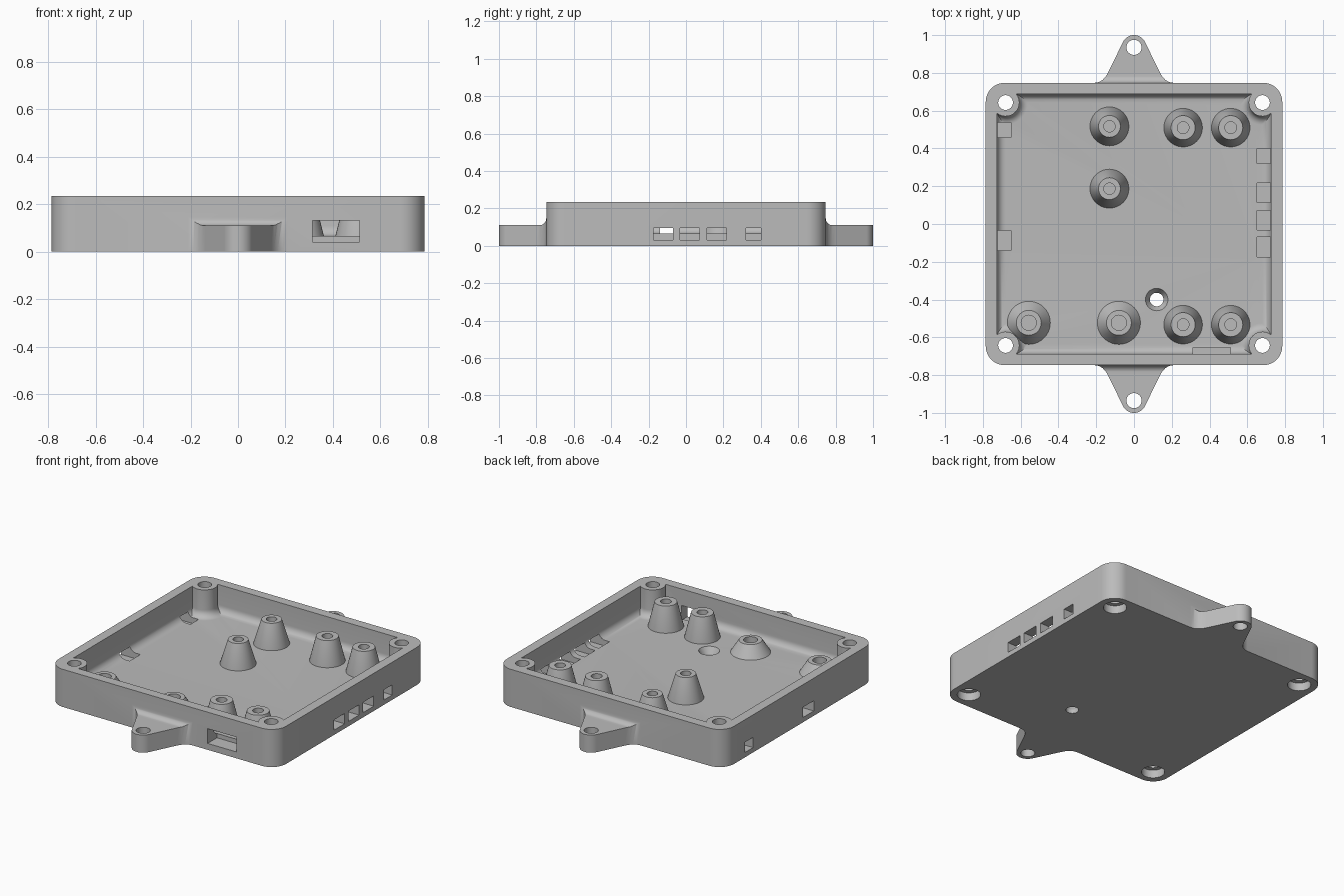
import bpy, bmesh
from math import pi, sin, cos, atan2, sqrt, radians

old = bpy.data.objects.get("Cube")
if old:
    bpy.data.objects.remove(old)

grey = bpy.data.materials.new("plain grey")
grey.use_nodes = True
grey.diffuse_color = (0.5, 0.5, 0.5, 1)
grey.node_tree.nodes["Principled BSDF"].inputs["Base Color"].default_value = (0.5, 0.5, 0.5, 1)

W, D, H = 0.785, 0.747, 0.235      # half width, half depth, height of the case
FLOOR, FILLET = 0.065, 0.045
POST_X, POST_Y, POST_R = 0.68, 0.643, 0.073


def loft(name, loops):
    """Closed solid skinned through loops of equal length, capped at both ends."""
    bm = bmesh.new()
    rings = [[bm.verts.new(p) for p in loop] for loop in loops]
    n = len(rings[0])
    for a, b in zip(rings, rings[1:]):
        for i in range(n):
            j = (i + 1) % n
            bm.faces.new((a[i], a[j], b[j], b[i]))
    bm.faces.new(rings[0])
    bm.faces.new(rings[-1])
    bmesh.ops.recalc_face_normals(bm, faces=bm.faces)
    mesh = bpy.data.meshes.new(name)
    bm.to_mesh(mesh)
    bm.free()
    mesh.materials.append(grey)
    obj = bpy.data.objects.new(name, mesh)
    bpy.context.collection.objects.link(obj)
    return obj


def at_z(outline, z):
    return [(x, y, z) for x, y in outline]


def prism(name, outline, z0, z1):
    return loft(name, [at_z(outline, z0), at_z(outline, z1)])


def arc(cx, cy, r, a0, a1, n):
    return [(cx + r * cos(a0 + (a1 - a0) * i / n), cy + r * sin(a0 + (a1 - a0) * i / n))
            for i in range(n + 1)]


def lathe(name, x, y, profile, n=40):
    return loft(name, [at_z(arc(x, y, r, 0, 2 * pi, n)[:-1], z) for r, z in profile])


def box(name, x0, x1, y0, y1, z0, z1):
    return prism(name, [(x0, y0), (x1, y0), (x1, y1), (x0, y1)], z0, z1)


def combine(obj, other, operation):
    mod = obj.modifiers.new("combine", "BOOLEAN")
    mod.operation, mod.solver, mod.object = operation, "EXACT", other
    bpy.context.view_layer.objects.active = obj
    bpy.ops.object.modifier_apply(modifier=mod.name)
    bpy.data.objects.remove(other)


def four_way(quarter):
    """Mirror a first-quadrant outline into a full counterclockwise one."""
    left = [(-x, y) for x, y in reversed(quarter)]
    top = quarter + left
    return top + [(-x, -y) for x, y in top]


def cavity_outline(inset):
    """Inner wall line, curving around the four corner posts."""
    a, b, r = 0.725 - inset, 0.688 - inset, POST_R + inset
    dx, dy = a - POST_X, b - POST_Y
    start = atan2(-sqrt(r * r - dx * dx), dx)
    end = atan2(dy, -sqrt(r * r - dy * dy))
    if end > 0:
        end -= 2 * pi
    return four_way(arc(POST_X, POST_Y, r, start, end, 14))


# Case body with rounded vertical corners
case = prism("case", four_way(arc(W - 0.1, D - 0.1, 0.1, 0, pi / 2, 12)), 0, H)

# Mounting tabs front and back, blended into the wall
for s in (1, -1):
    flare = [(0.21, 0.747), (0.187, 0.751), (0.167, 0.762), (0.15, 0.78), (0.138, 0.8)]
    tip = arc(0, 0.935, 0.065, radians(27), radians(153), 16)
    half = [(0.21, 0.72)] + flare
    outline = half + tip + [(-x, y) for x, y in reversed(half)]
    tab = prism("tab", [(x, s * y) for x, y in outline], 0, 0.147)
    curve = arc(0.784, 0.147, 0.037, pi, 1.5 * pi, 8)
    profile = [(0.747, 0.3)] + curve + [(1.1, 0.11), (1.1, 0.3)]
    trim = loft("trim", [[(x, s * y, z) for y, z in profile] for x in (-0.4, 0.4)])
    combine(tab, trim, "DIFFERENCE")
    combine(case, tab, "UNION")
    combine(case, lathe("tab_hole", 0, s * 0.935, [(0.04, -0.1), (0.04, 0.3)]), "DIFFERENCE")

# Hollow interior with a rounded foot along the walls
layers = []
for i in range(9):
    t = pi / 2 * i / 8
    layers.append(at_z(cavity_outline(FILLET * (1 - sin(t))), FLOOR + FILLET * (1 - cos(t))))
layers.append(at_z(cavity_outline(0), 0.4))
combine(case, loft("cavity", layers), "DIFFERENCE")

# Screw holes through the corner posts, wider underneath
for sx in (1, -1):
    for sy in (1, -1):
        bore = [(0.066, -0.1), (0.066, 0.05), (0.039, 0.05), (0.039, 0.4)]
        combine(case, lathe("post_bore", sx * POST_X, sy * POST_Y, bore), "DIFFERENCE")

# Countersunk hole in the floor
sink = [(0.036, -0.1), (0.036, 0.025), (0.06, 0.066), (0.06, 0.1)]
combine(case, lathe("floor_hole", 0.12, -0.4, sink), "DIFFERENCE")

# Connector slots in the side and front walls
for y, w in ((-0.122, 0.105), (0.02, 0.105), (0.165, 0.105), (0.36, 0.08)):
    combine(case, box("slot", 0.65, 0.9, y - w / 2, y + w / 2, 0.03, 0.094), "DIFFERENCE")
for y, w in ((-0.087, 0.105), (0.498, 0.078)):
    combine(case, box("slot", -0.9, -0.65, y - w / 2, y + w / 2, 0.03, 0.094), "DIFFERENCE")
combine(case, box("slot", 0.313, 0.512, -0.9, -0.655, 0.04, 0.132), "DIFFERENCE")

# Tapered standoffs: x, y, foot radius, head radius, hole radius, top height
standoffs = [(-0.13, 0.517, 0.103, 0.058, 0.03, 0.215), (-0.13, 0.187, 0.103, 0.058, 0.03, 0.215)]
standoffs += [(x, y, 0.102, 0.064, 0.031, 0.217) for x in (0.26, 0.512) for y in (0.51, -0.533)]
standoffs += [(x, -0.523, 0.114, 0.066, 0.04, 0.14) for x in (-0.557, -0.08)]
parts = [case]
for x, y, foot, head, hole, top in standoffs:
    parts.append(lathe("standoff", x, y, [(foot, FLOOR - 0.005), (foot, FLOOR), (head, top),
                                          (hole, top), (hole, FLOOR + 0.01)]))

# Smooth round surfaces, keep hard edges
bpy.ops.object.select_all(action="DESELECT")
for obj in parts:
    obj.select_set(True)
bpy.context.view_layer.objects.active = case
bpy.ops.object.shade_smooth_by_angle(angle=radians(30))
